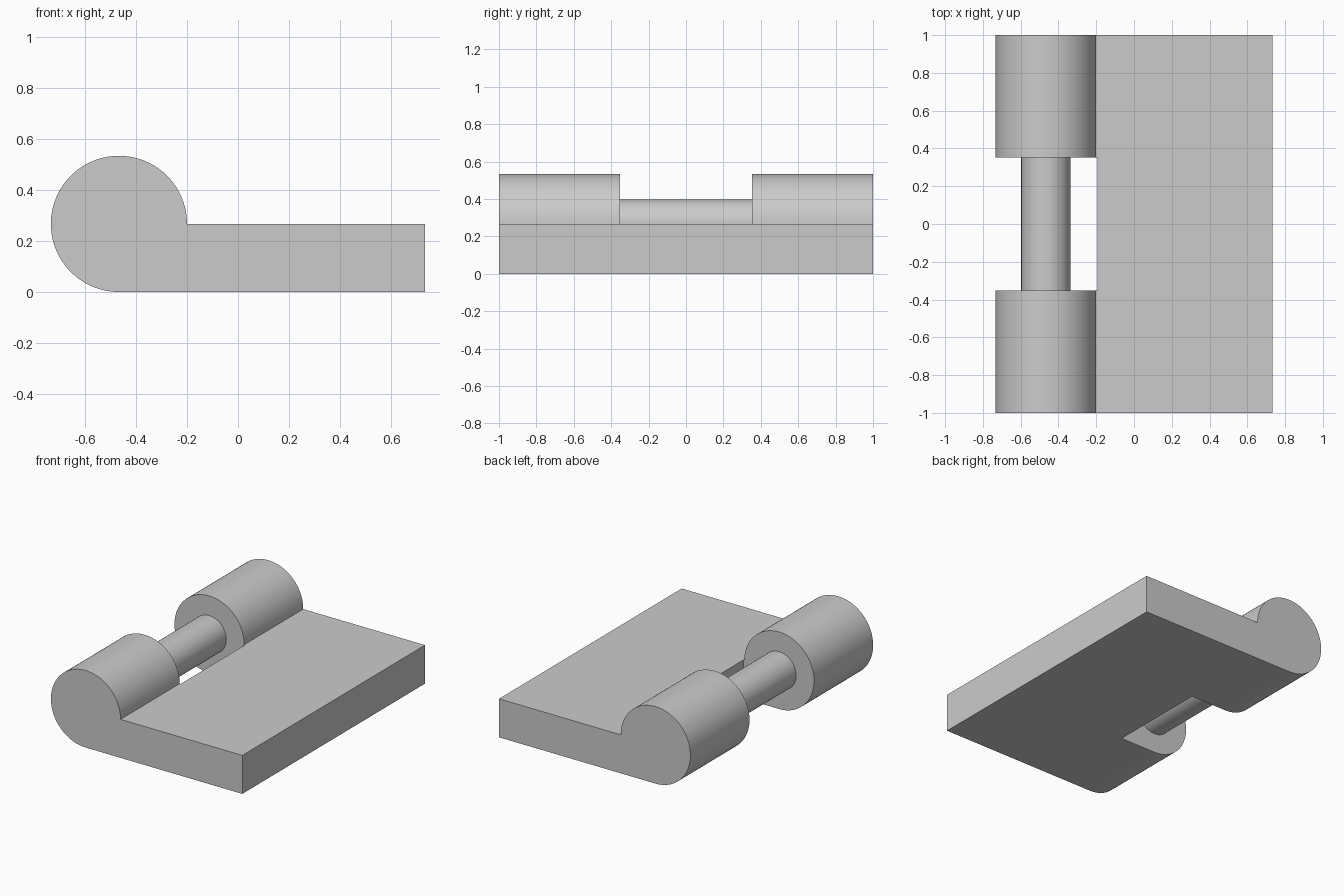
import bpy
import bmesh
from math import cos, sin, pi, radians
from mathutils import Matrix

cube = bpy.data.objects.get("Cube")
if cube:
    bpy.data.objects.remove(cube, do_unlink=True)

# Main dimensions
RADIUS = 0.267          # barrel radius, also the leaf thickness
AXIS_X = -0.467         # barrel axis
LEAF_X = 0.733          # outer edge of the leaf
HALF_LENGTH = 1.0
SLOT_HALF = 0.353       # gap between the two barrels
SLOT_X = -0.193         # inner wall of the gap
PIN_RADIUS = 0.13

grey = bpy.data.materials.new("plain grey")
grey.use_nodes = True
colour = (0.6, 0.6, 0.6, 1)
grey.diffuse_color = colour
grey.node_tree.nodes["Principled BSDF"].inputs["Base Color"].default_value = colour


def make_object(name, bm):
    bmesh.ops.recalc_face_normals(bm, faces=bm.faces)
    mesh = bpy.data.meshes.new(name)
    bm.to_mesh(mesh)
    bm.free()
    mesh.materials.append(grey)
    obj = bpy.data.objects.new(name, mesh)
    bpy.context.collection.objects.link(obj)
    return obj


def activate(obj):
    bpy.ops.object.select_all(action='DESELECT')
    obj.select_set(True)
    bpy.context.view_layer.objects.active = obj


# Leaf and barrels: one side profile swept along the hinge axis
STEPS = 72
profile = [(LEAF_X, 0), (LEAF_X, RADIUS)]
for i in range(STEPS + 1):
    a = 1.5 * pi * i / STEPS
    profile.append((AXIS_X + RADIUS * cos(a), RADIUS + RADIUS * sin(a)))
bm = bmesh.new()
face = bm.faces.new([bm.verts.new((x, -HALF_LENGTH, z)) for x, z in profile])
sweep = bmesh.ops.extrude_face_region(bm, geom=[face], use_keep_orig=True)
moved = [g for g in sweep["geom"] if isinstance(g, bmesh.types.BMVert)]
bmesh.ops.translate(bm, verts=moved, vec=(0, 2 * HALF_LENGTH, 0))
leaf = make_object("leaf_with_barrels", bm)

# Gap between the barrels
bm = bmesh.new()
width = 1.0
bmesh.ops.create_cube(bm, size=1, matrix=Matrix.Translation((SLOT_X - width / 2, 0, RADIUS))
                      @ Matrix.Diagonal((width, 2 * SLOT_HALF, 1, 1)))
cutter = make_object("slot_cutter", bm)
cutter.hide_render = True
cut = leaf.modifiers.new("slot", 'BOOLEAN')
cut.operation = 'DIFFERENCE'
cut.solver = 'EXACT'
cut.object = cutter
activate(leaf)
bpy.ops.object.modifier_apply(modifier=cut.name)
bpy.data.objects.remove(cutter, do_unlink=True)

# Pin bridging the gap
bm = bmesh.new()
bmesh.ops.create_cone(bm, cap_ends=False, segments=64, radius1=PIN_RADIUS,
                      radius2=PIN_RADIUS, depth=2 * SLOT_HALF,
                      matrix=Matrix.Translation((AXIS_X, 0, RADIUS))
                      @ Matrix.Rotation(pi / 2, 4, 'X'))
pin = make_object("hinge_pin", bm)

# Smooth round surfaces, sharp edges elsewhere
for obj in (leaf, pin):
    activate(obj)
    bpy.ops.object.shade_smooth_by_angle(angle=radians(30))
